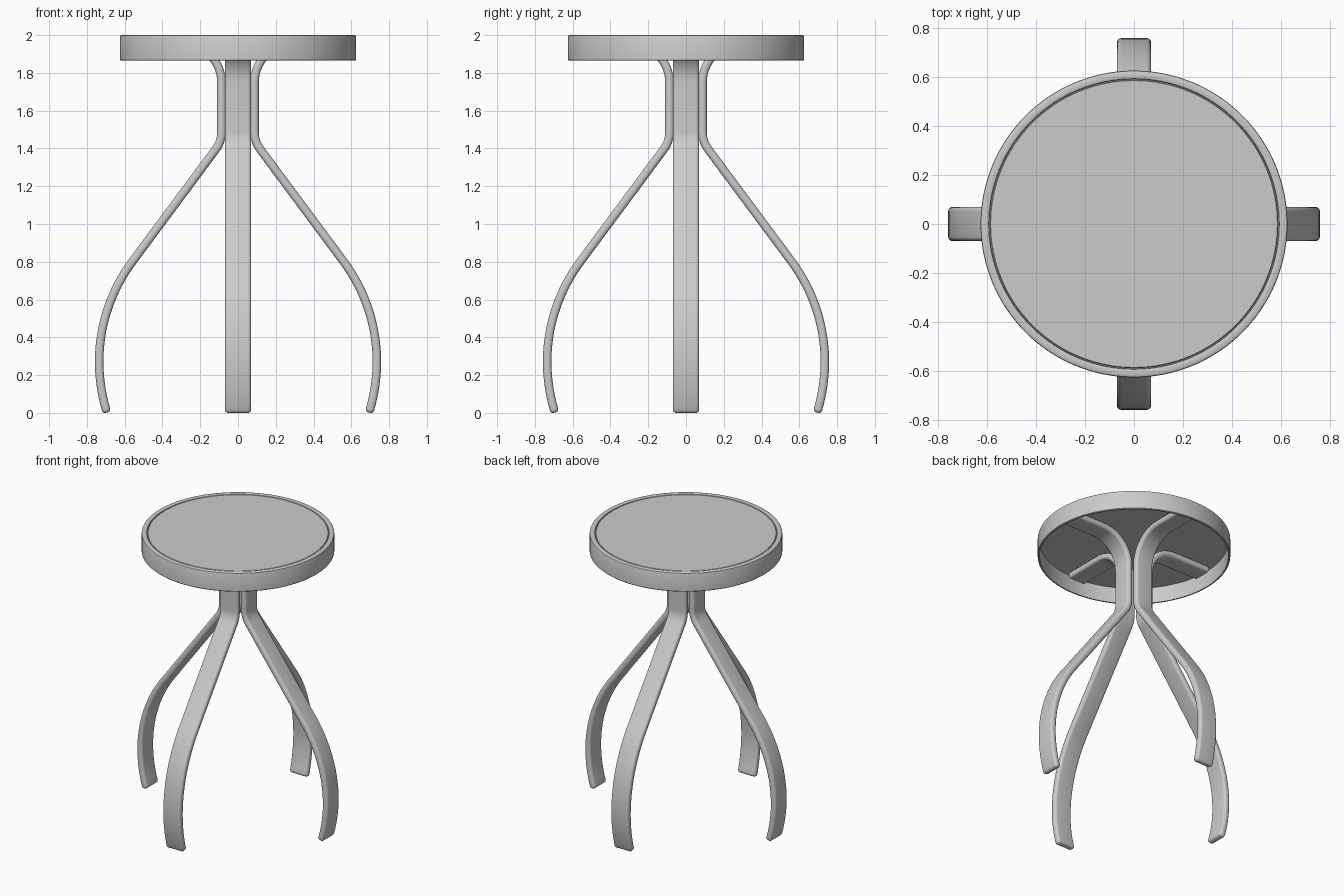
import bpy, bmesh, math
from mathutils import Vector, Matrix

if "Cube" in bpy.data.objects:
    bpy.data.objects.remove(bpy.data.objects["Cube"])

grey = bpy.data.materials.new("plain grey")
grey.diffuse_color = (0.6, 0.6, 0.6, 1)
grey.use_nodes = True
grey.node_tree.nodes["Principled BSDF"].inputs["Base Color"].default_value = grey.diffuse_color


def finish(bm, name, angle):
    bmesh.ops.recalc_face_normals(bm, faces=bm.faces)
    me = bpy.data.meshes.new(name)
    bm.to_mesh(me)
    bm.free()
    ob = bpy.data.objects.new(name, me)
    bpy.context.collection.objects.link(ob)
    me.materials.append(grey)
    bpy.ops.object.select_all(action='DESELECT')
    ob.select_set(True)
    bpy.context.view_layer.objects.active = ob
    bpy.ops.object.shade_smooth_by_angle(angle=math.radians(angle))
    return ob


def lathe(name, profile, closed, n=128):
    """Spin an (r, z) profile round the z axis; open profiles get flat caps."""
    bm = bmesh.new()
    rings = [[bm.verts.new((r * math.cos(2 * math.pi * i / n),
                            r * math.sin(2 * math.pi * i / n), z))
              for i in range(n)] for r, z in profile]
    pairs = list(zip(rings, rings[1:]))
    if closed:
        pairs.append((rings[-1], rings[0]))
    else:
        bm.faces.new(rings[0])
        bm.faces.new(rings[-1])
    for a, b in pairs:
        for i in range(n):
            j = (i + 1) % n
            bm.faces.new((a[i], a[j], b[j], b[i]))
    return finish(bm, name, 35)


# Seat: a hollow rim with a rounded top lip, and a thin panel inside it
lathe("seat_rim", [(0.612, 1.865), (0.621, 1.865), (0.625, 1.869), (0.625, 1.992),
                   (0.623, 1.997), (0.618, 2.0), (0.597, 2.0), (0.592, 1.998),
                   (0.59, 1.993), (0.59, 1.982), (0.612, 1.982)], True)
lathe("seat_panel", [(0.612, 1.979), (0.612, 1.983), (0.587, 1.983),
                     (0.587, 1.994), (0.584, 1.997)], False)

# Leg centre line in (out, up): foot arc, straight slope, bend, column, top bend, arm
T, W, COL = 0.0225, 0.07, 0.0875
slope = math.radians(36.6)


def arc(cx, cz, r, a0, a1, n):
    return [Vector((cx + r * math.cos(a0 + (a1 - a0) * i / n),
                    cz + r * math.sin(a0 + (a1 - a0) * i / n))) for i in range(n + 1)]


path = arc(-0.155, 0.27, 0.89, -math.asin(0.25 / 0.89), slope, 24)
knee = path[-1]
corner_z = knee.y + (knee.x - COL) / math.tan(slope)
R = 0.15
path += arc(COL + R, corner_z + R * math.tan(slope / 2), R, math.pi + slope, math.pi, 10)
R = 0.207
path += arc(COL + R, 1.957 - R, R, math.pi, math.pi / 2, 14)
path.append(Vector((0.575, 1.957)))


def section(inset):
    """Rounded rectangle, 2W wide and 2T thick, shrunk by inset."""
    r, pts = 0.019, []
    for k, (sx, sy) in enumerate([(1, 1), (-1, 1), (-1, -1), (1, -1)]):
        for i in range(6):
            a = math.pi / 2 * (k + i / 5)
            q = max(r - inset, 0.002)
            pts.append((sx * (T - inset - q) + q * math.cos(a),
                        sy * (W - inset - q) + q * math.sin(a)))
    return pts


def leg(name, angle):
    bm = bmesh.new()
    stations = []
    for i, p in enumerate(path):
        t = (path[min(i + 1, len(path) - 1)] - path[max(i - 1, 0)]).normalized()
        stations.append((p, t, 0))
    # rounded foot end
    p0, t0, _ = stations[0]
    r = 0.018
    foot = [(p0 - t0 * r * math.sin(a), t0, r * (1 - math.cos(a)))
            for a in (math.radians(d) for d in (85, 65, 45, 22))]
    rings = []
    for p, t, inset in foot + stations:
        rings.append([bm.verts.new((p.x + t.y * u, v, p.y - t.x * u))
                      for u, v in section(inset)])
    n = len(rings[0])
    for a, b in zip(rings, rings[1:]):
        for i in range(n):
            j = (i + 1) % n
            bm.faces.new((a[i], a[j], b[j], b[i]))
    bm.faces.new(rings[0])
    bm.faces.new(rings[-1])
    # put the sole exactly on the ground
    low = min(v.co.z for v in bm.verts)
    for v in bm.verts:
        if v.co.z < 0.1:
            v.co.z -= low * (1 - max(v.co.z, 0) / 0.1)
    bmesh.ops.transform(bm, matrix=Matrix.Rotation(angle, 4, 'Z'), verts=bm.verts)
    return finish(bm, name, 40)


# Four identical legs
for k, side in enumerate(("right", "back", "left", "front")):
    leg(side + "_leg", k * math.pi / 2)
